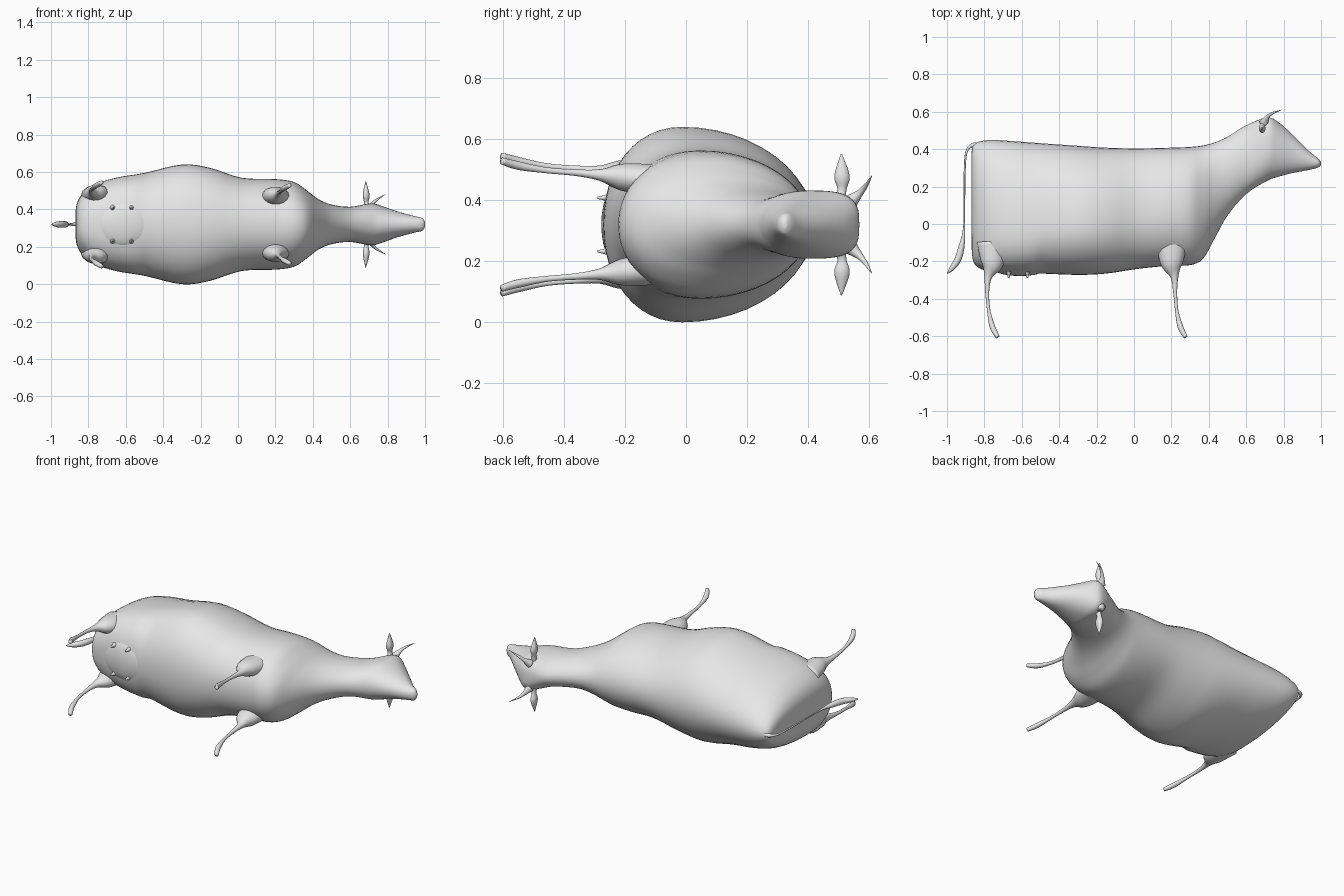
import bpy, bmesh, math
from mathutils import Vector

if "Cube" in bpy.data.objects:
    bpy.data.objects.remove(bpy.data.objects["Cube"])

MID = 0.32  # height of the animal's symmetry plane (it lies on its side)
hide = bpy.data.materials.new("plain grey")
hide.diffuse_color = (0.8, 0.8, 0.8, 1)
hide.use_nodes = True
hide.node_tree.nodes["Principled BSDF"].inputs["Base Color"].default_value = hide.diffuse_color


def smooth_rows(rows, steps):
    """Catmull-Rom interpolation of rows of numbers."""
    out = []
    for i in range(len(rows) - 1):
        p0, p1 = rows[max(i - 1, 0)], rows[i]
        p2, p3 = rows[i + 1], rows[min(i + 2, len(rows) - 1)]
        for k in range(steps):
            t = k / steps
            out.append([0.5 * (2 * b + (c - a) * t + (2 * a - 5 * b + 4 * c - d) * t * t
                               + (3 * b - a - 3 * c + d) * t ** 3)
                        for a, b, c, d in zip(p0, p1, p2, p3)])
    out.append(list(rows[-1]))
    return out


def loft(name, rings):
    """Skin a list of closed rings and cap both ends."""
    bm = bmesh.new()
    loops = [[bm.verts.new(p) for p in ring] for ring in rings]
    n = len(loops[0])
    for a, b in zip(loops, loops[1:]):
        for i in range(n):
            j = (i + 1) % n
            bm.faces.new((a[i], a[j], b[j], b[i]))
    for end in (loops[0], loops[-1]):
        c = bm.verts.new(sum((v.co for v in end), Vector()) / n)
        for i in range(n):
            bm.faces.new((end[i], end[(i + 1) % n], c))
    bmesh.ops.recalc_face_normals(bm, faces=bm.faces)
    me = bpy.data.meshes.new(name)
    bm.to_mesh(me)
    bm.free()
    me.materials.append(hide)
    ob = bpy.data.objects.new(name, me)
    bpy.context.collection.objects.link(ob)
    for p in me.polygons:
        p.use_smooth = True


def limb(name, keys, ref, side=1, sides=14, steps=5):
    """Tube through (x, y, offset, radius across ref, radius along ref)."""
    rows = smooth_rows(keys, steps)
    pts = [Vector((r[0], r[1], MID + side * r[2])) for r in rows]
    angles = [2 * math.pi * k / sides for k in range(sides)]
    rings = []
    for i, r in enumerate(rows):
        t = (pts[min(i + 1, len(pts) - 1)] - pts[max(i - 1, 0)]).normalized()
        u = t.cross(Vector(ref)).normalized()
        v = u.cross(t)
        rings.append([pts[i] + u * (max(r[3], .001) * math.cos(a))
                      + v * (max(r[4], .001) * math.sin(a)) for a in angles])
    loft(name, rings)


def body_ring(x, top, low, w, count=48):
    """Egg-shaped section: flatter belly behind, squarer poll at the head."""
    mid = low + (top - low) * (.41 + .13 * x)
    n_top = 2 + 1.2 * math.exp(-((x - .71) / .06) ** 2)
    n_low = 2.1 + (.4 if x < -.5 else 0)
    ring = []
    for k in range(count):
        a = 2 * math.pi * k / count
        c, s = math.cos(a), math.sin(a)
        e = 2 / (n_top if s > 0 else n_low)
        reach = (top - mid) if s > 0 else (mid - low)
        ring.append((x, mid + math.copysign(abs(s) ** e, s) * reach,
                     MID + math.copysign(abs(c) ** e, c) * w))
    return ring


# Body, neck and head: x, back, belly, half width
body_keys = [
    (-.87, .36, -.08, .05), (-.862, .415, -.19, .11), (-.83, .44, -.235, .165),
    (-.76, .449, -.255, .215), (-.65, .443, -.265, .25), (-.5, .432, -.265, .275),
    (-.3, .418, -.272, .32), (-.15, .408, -.265, .302), (.02, .404, -.24, .249),
    (.2, .408, -.222, .242), (.3, .412, -.22, .226), (.37, .42, -.185, .18),
    (.43, .436, -.08, .135), (.5, .466, .045, .106), (.6, .528, .16, .094),
    (.71, .569, .23, .112), (.77, .546, .252, .098), (.85, .475, .273, .07),
    (.94, .386, .29, .045), (.985, .35, .302, .034), (1, .332, .316, .012)]
loft("body", [body_ring(*row) for row in smooth_rows(body_keys, 4)])

# One leg pattern: forward shift, y, spread, two radii
leg = [(-.02, -.1, .155, .085, .055), (-.018, -.21, .168, .06, .045),
       (-.004, -.28, .175, .022, .02), (0, -.36, .183, .011, .011),
       (.008, -.46, .192, .009, .01), (.028, -.55, .208, .015, .014),
       (.057, -.605, .225, .011, .011)]


def make_leg(name, x, spread, lean, side):
    keys = [(x + f * (lean if f < 0 else 1), y, s * spread, a, b) for f, y, s, a, b in leg]
    limb(name, keys, (0, 0, 1), side)


ear = [(.69, .505, .08, .018, .022), (.686, .512, .115, .012, .015),
       (.685, .512, .16, .018, .026), (.683, .51, .232, .001, .002)]
horn = [(.695, .54, .075, .025), (.712, .57, .103, .012),
        (.738, .591, .129, .007), (.788, .61, .16, .001)]
for side, label in ((1, "left"), (-1, "right")):
    make_leg(label + "_hind_leg", -.785, 1, -1.5, side)
    make_leg(label + "_front_leg", .22, .93, 1, side)
    limb(label + "_ear", ear, (0, 1, 0), side)
    limb(label + "_horn", [(*h, h[3]) for h in horn], (1, 0, 0), side)
    # Teats under the belly
    for x in (-.67, -.57):
        limb(label + "_teat", [(x, -.24 - .025 * i, .088, r, r)
                               for i, r in enumerate((.022, .01, .004))],
             (0, 0, 1), side, 10, 3)

# Udder swelling between the hind legs
arc = [math.pi * i / 12 for i in range(13)]
limb("udder", [(-.61 - .15 * math.cos(a), -.232, 0, .046 * math.sin(a), .125 * math.sin(a))
               for a in arc], (0, 0, 1), 1, 24, 2)

# Tail with tuft: x, y, radius
tail = [(-.83, .425, .013), (-.872, .418, .01), (-.898, .375, .006), (-.906, .25, .005),
        (-.908, -.01, .005), (-.922, -.12, .016), (-.942, -.19, .018),
        (-.972, -.235, .014), (-.998, -.264, .002)]
limb("tail", [(x, y, 0, r, r) for x, y, r in tail], (0, 0, 1))
